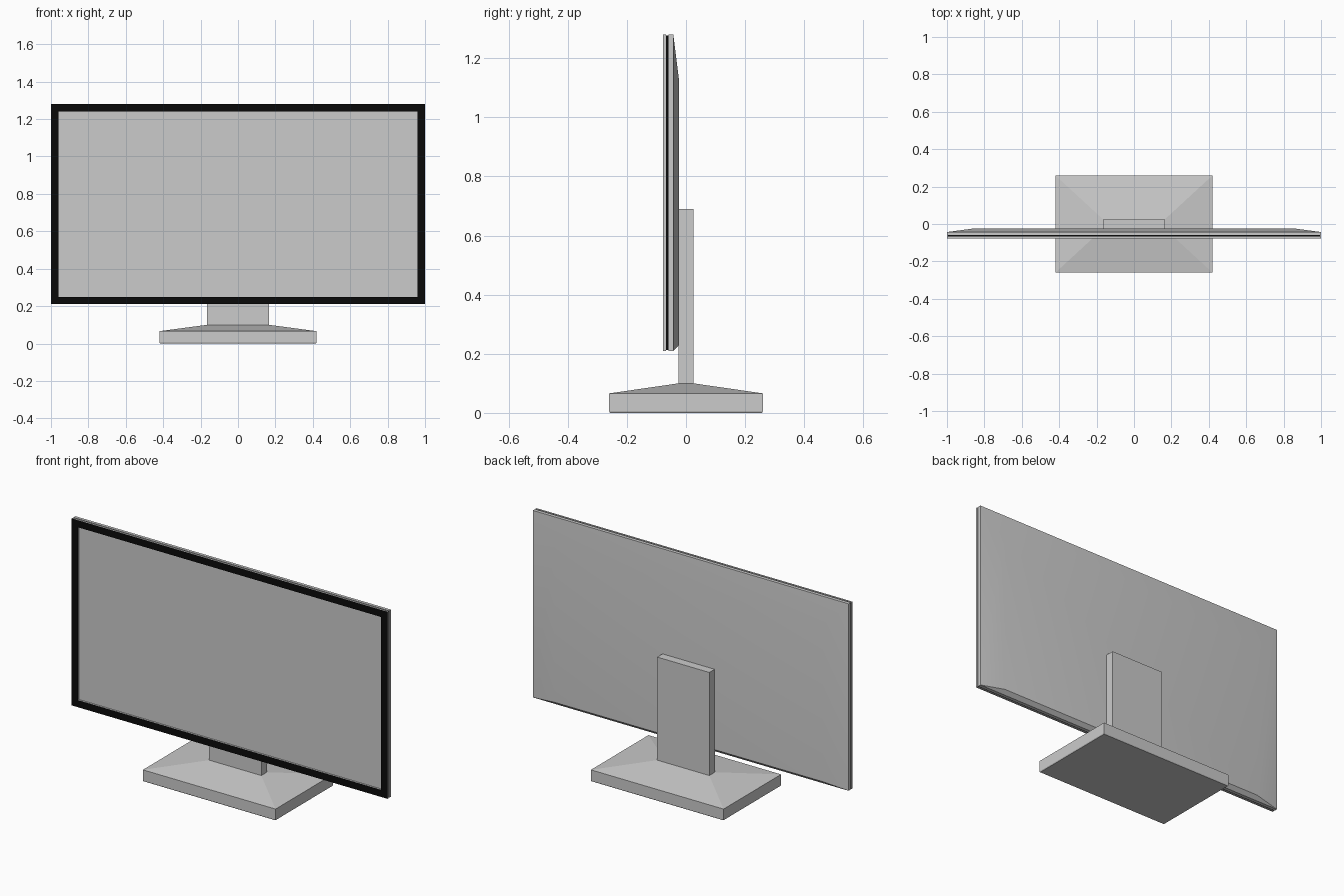
import bpy, bmesh

if "Cube" in bpy.data.objects:
    bpy.data.objects.remove(bpy.data.objects["Cube"])

black = bpy.data.materials.new("black")
black.diffuse_color = (0.003, 0.003, 0.003, 1)
black.use_nodes = True
black.node_tree.nodes["Principled BSDF"].inputs["Base Color"].default_value = black.diffuse_color
grey = bpy.data.materials.new("grey")
grey.diffuse_color = (0.6, 0.6, 0.6, 1)
grey.use_nodes = True
grey.node_tree.nodes["Principled BSDF"].inputs["Base Color"].default_value = grey.diffuse_color


def loft(name, rings, axis, mats=(), black_bands=(), caps=(True, True)):
    """Skin a stack of rectangles; each ring is (half_x, low, high, level along axis)."""
    bm = bmesh.new()
    loops = []
    for hx, lo, hi, lv in rings:
        corners = [(-hx, lo), (hx, lo), (hx, hi), (-hx, hi)]
        loops.append([bm.verts.new((x, v, lv) if axis == "Z" else (x, lv, v))
                      for x, v in corners])
    for k, (a, b) in enumerate(zip(loops, loops[1:])):
        for i in range(4):
            j = (i + 1) % 4
            f = bm.faces.new((a[i], a[j], b[j], b[i]))
            f.material_index = 1 if k in black_bands else 0
    for loop, wanted in zip((loops[0], loops[-1]), caps):
        if wanted:
            bm.faces.new(loop)
    bmesh.ops.recalc_face_normals(bm, faces=bm.faces)
    me = bpy.data.meshes.new(name)
    bm.to_mesh(me)
    bm.free()
    for m in mats:
        me.materials.append(m)
    ob = bpy.data.objects.new(name, me)
    bpy.context.collection.objects.link(ob)
    return ob


def smooth(ob):
    bpy.ops.object.select_all(action="DESELECT")
    ob.select_set(True)
    bpy.context.view_layer.objects.active = ob
    bpy.ops.object.shade_smooth_by_angle(angle=0.52)


LOW, HIGH = 0.21, 1.28   # screen bottom and top
RIM = 0.04               # bezel width

# Foot: slab with a sloping top that meets the column
loft("base", [(0.417, -0.257, 0.257, 0.0),
              (0.42, -0.26, 0.26, 0.005),
              (0.42, -0.26, 0.26, 0.066),
              (0.165, -0.025, 0.025, 0.10)], "Z")

# Column
loft("column", [(0.165, -0.025, 0.025, 0.10),
                (0.165, -0.025, 0.025, 0.69)], "Z")

# Recessed screen with black-fronted bezel
loft("screen_and_bezel", [(1 - RIM, LOW + RIM, HIGH - RIM, -0.066),
                          (1 - RIM, LOW + RIM, HIGH - RIM, -0.077),
                          (1, LOW, HIGH, -0.077),
                          (1, LOW, HIGH, -0.067),
                          (0.997, LOW + 0.003, HIGH - 0.003, -0.067)],
     "Y", (grey, black), (1,), (True, False))

# Dark seam between bezel and back shell
loft("seam", [(0.997, LOW + 0.003, HIGH - 0.003, -0.067),
              (0.997, LOW + 0.003, HIGH - 0.003, -0.060)],
     "Y", (grey, black), (0,), (False, False))

# Back shell with chamfered rear
shell = loft("back_shell", [(0.997, LOW + 0.003, HIGH - 0.003, -0.060),
                            (1, LOW, HIGH, -0.060),
                            (1, LOW, HIGH, -0.043),
                            (0.85, 0.23, 1.12, -0.023)],
             "Y", caps=(False, True))
smooth(shell)
